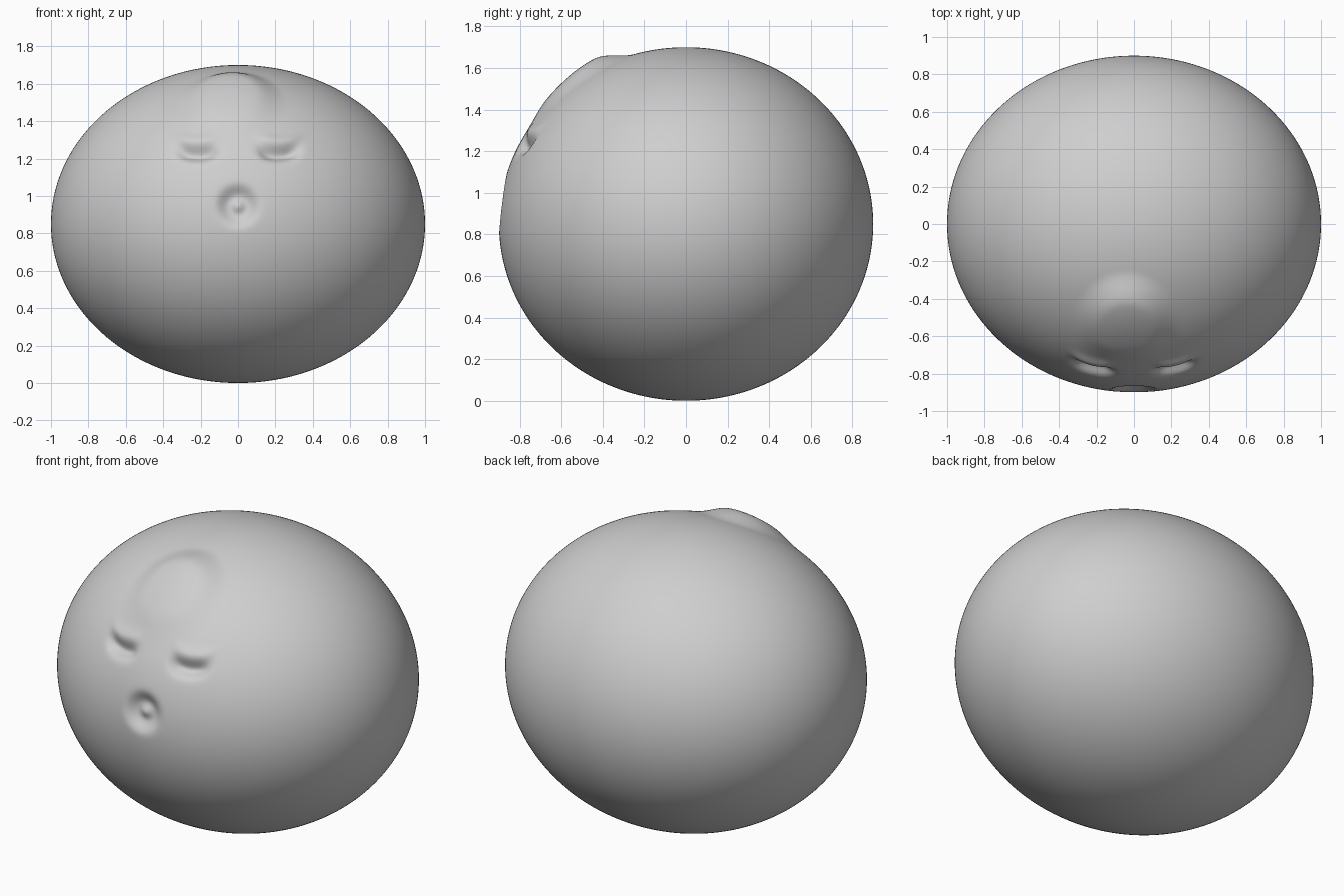
import bpy
import bmesh
import math
from mathutils import Vector

cube = bpy.data.objects.get("Cube")
if cube:
    bpy.data.objects.remove(cube, do_unlink=True)

RADII = Vector((1.0, 0.9, 0.85))
CENTRE = Vector((0, 0, 0.85))


def gauss(d, width):
    return math.exp(-(d / width) ** 2)


def smooth(lo, hi, v):
    t = min(max((v - lo) / (hi - lo), 0), 1)
    return t * t * (3 - 2 * t)


def forehead(p):
    # soft swelling, steep at the back and fading towards the eyes
    back = smooth(0, 0.17, 0.3 - math.hypot(p.x + 0.04, (p.y + 0.55)))
    side = gauss(p.x + 0.04, 0.34)
    front = 1 - smooth(0.4, 0.8, -p.y)
    return 0.048 * back * side * (0.3 + 0.7 * front) * smooth(1.25, 1.45, p.z)


def eye(p):
    # closed eye: a crescent groove with upturned ends and a slight lid above
    u = abs(p.x) - 0.22
    v = p.z - 1.225 - 1.6 * u * u
    ends = math.exp(-(u / 0.1) ** 4)
    return ends * (0.012 * gauss(v - 0.065, 0.03) - 0.042 * gauss(v, 0.035))


def mouth(p):
    # round dimple with a small raised button in the middle
    r = math.hypot(p.x, p.z - 0.95)
    return -0.05 * math.exp(-(r / 0.095) ** 4) + 0.024 * gauss(r, 0.035)


# Body: dense ellipsoid with the face sculpted along its normals
bm = bmesh.new()
bmesh.ops.create_icosphere(bm, subdivisions=7, radius=1)
for vert in bm.verts:
    n = Vector([c / r for c, r in zip(vert.co, RADII)]).normalized()
    p = vert.co * RADII + CENTRE
    if p.y < 0:
        p += n * (forehead(p) + eye(p) + mouth(p))
    vert.co = p
mesh = bpy.data.meshes.new("body")
bm.to_mesh(mesh)
bm.free()
mesh.shade_smooth()
body = bpy.data.objects.new("body", mesh)
bpy.context.collection.objects.link(body)

# Plain grey clay
clay = bpy.data.materials.new("light grey")
clay.use_nodes = True
colour = (0.62, 0.62, 0.62, 1)
clay.diffuse_color = colour
clay.node_tree.nodes["Principled BSDF"].inputs["Base Color"].default_value = colour
mesh.materials.append(clay)
